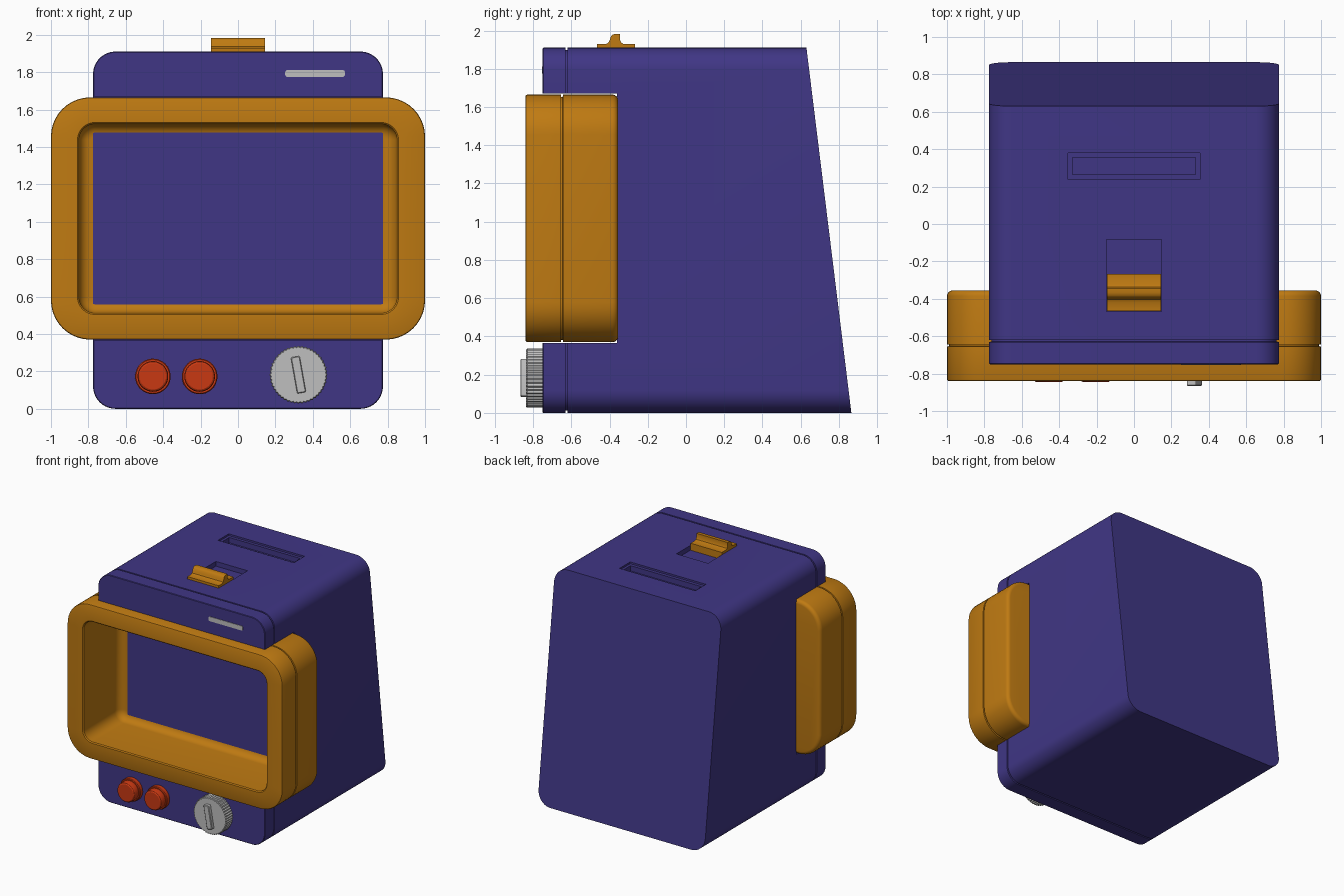
import bpy
import bmesh
from math import sin, cos, pi, radians
from mathutils import Vector, Matrix

start = bpy.data.objects.get("Cube")
if start:
    bpy.data.objects.remove(start, do_unlink=True)


def material(name, rgb):
    m = bpy.data.materials.new(name)
    m.use_nodes = True
    color = (*rgb, 1.0)
    m.diffuse_color = color
    m.node_tree.nodes["Principled BSDF"].inputs["Base Color"].default_value = color
    return m


PURPLE = material("purple plastic", (0.051, 0.037, 0.235))
ORANGE = material("orange plastic", (0.52, 0.195, 0.006))
GREY = material("light grey", (0.52, 0.52, 0.52))
RED = material("red plastic", (0.58, 0.04, 0.006))


def rounded_rect(y, cx, cz, hx, hz, r, n=10):
    """Ring of points in the xz plane at depth y."""
    pts = []
    for k, (sx, sz) in enumerate(((1, 1), (-1, 1), (-1, -1), (1, -1))):
        for i in range(n + 1):
            a = (k + i / n) * pi / 2
            pts.append(Vector((cx + sx * (hx - r) + r * cos(a), y,
                               cz + sz * (hz - r) + r * sin(a))))
    return pts


def circle(y, cx, cz, r, n=48, notch=0.0):
    """Ring in the xz plane; notch pulls in every second point."""
    pts = []
    for i in range(n):
        a, rr = 2 * pi * i / n, r - notch * (i % 2)
        pts.append(Vector((cx + rr * cos(a), y, cz + rr * sin(a))))
    return pts


def loft(name, rings, mat):
    """Closed solid through rings with equal point counts."""
    bm = bmesh.new()
    loops = [[bm.verts.new(p) for p in ring] for ring in rings]
    for a, b in zip(loops, loops[1:]):
        for i in range(len(a)):
            j = (i + 1) % len(a)
            bm.faces.new((a[i], a[j], b[j], b[i]))
    bm.faces.new(loops[0][::-1])
    bm.faces.new(loops[-1])
    bmesh.ops.recalc_face_normals(bm, faces=bm.faces)
    me = bpy.data.meshes.new(name)
    bm.to_mesh(me)
    bm.free()
    ob = bpy.data.objects.new(name, me)
    bpy.context.collection.objects.link(ob)
    me.materials.append(mat)
    return ob


def activate(ob):
    bpy.ops.object.select_all(action="DESELECT")
    ob.select_set(True)
    bpy.context.view_layer.objects.active = ob


def smooth(ob):
    activate(ob)
    bpy.ops.object.shade_smooth_by_angle(angle=radians(32))


def cut_box(ob, low, high):
    """Subtract an axis-aligned box from an object."""
    low, high = Vector(low), Vector(high)
    bm = bmesh.new()
    bmesh.ops.create_cube(bm, size=1, matrix=Matrix.Translation((low + high) / 2)
                          @ Matrix.Diagonal((*(high - low), 1)))
    me = bpy.data.meshes.new("cutter")
    bm.to_mesh(me)
    bm.free()
    me.materials.append(ob.data.materials[0])
    cutter = bpy.data.objects.new("cutter", me)
    cutter.hide_render = True
    bpy.context.collection.objects.link(cutter)
    mod = ob.modifiers.new("cut", "BOOLEAN")
    mod.operation, mod.solver, mod.object = "DIFFERENCE", "EXACT", cutter
    activate(ob)
    bpy.ops.object.modifier_apply(modifier=mod.name)
    bpy.data.objects.remove(cutter, do_unlink=True)


# Main body with a seam near the front and a sloping back
TOP, HALF, FRONT = 1.91, 0.775, -0.75


def body_ring(y, inset=0.0):
    return rounded_rect(y, 0, TOP / 2, HALF - inset, TOP / 2 - inset, 0.12 - inset)


back = body_ring(0)
for p in back:
    p.y = 0.865 - 0.235 * p.z / TOP
body = loft("body", [body_ring(FRONT, 0.004), body_ring(FRONT + 0.004),
                     body_ring(-0.631), body_ring(-0.629, 0.012),
                     body_ring(-0.621, 0.012), body_ring(-0.619), back], PURPLE)

# Screen bay, stepped top slot and slider track
cut_box(body, (-2, -2, 0.365), (2, -0.36, 1.67))
cut_box(body, (-0.352, 0.238, TOP - 0.015), (0.352, 0.38, 2.2))
cut_box(body, (-0.33, 0.265, TOP - 0.06), (0.33, 0.355, 2.2))
cut_box(body, (-0.147, -0.467, TOP - 0.04), (0.147, -0.083, 2.2))
smooth(body)

# Screen surround: outer shell, seam, front rim, then the hollow inside
MID, HX, HZ = 1.0175, 1.0, 0.6475


def outer(y, inset=0.0):
    return rounded_rect(y, 0, MID, HX - inset, HZ - inset, 0.21 - inset)


def inner(y, inset=0.0):
    return rounded_rect(y, 0, MID, 0.85 - inset, 0.505 - inset, 0.085 - inset)


R = 0.03
shell = [outer(-0.355 - R * (1 - cos(a)), R * (1 - sin(a)))
         for a in (i * pi / 8 for i in range(5))]
seam = [outer(-0.643), outer(-0.645, 0.012), outer(-0.653, 0.012), outer(-0.655)]
rim = [outer(-0.83), outer(-0.837, 0.003), outer(-0.84, 0.01),
       inner(-0.84, -0.008), inner(-0.832)]
F = 0.065
hollow = [inner(-0.357 - F * (1 - sin(a)), F * (1 - cos(a)))
          for a in (i * pi / 12 for i in range(7))]
smooth(loft("screen_surround", shell + seam + rim + hollow, ORANGE))

# Push buttons
for side, x in (("right", -0.455), ("left", -0.205)):
    steps = ((-0.74, 0.095), (-0.782, 0.095), (-0.788, 0.09), (-0.788, 0.082),
             (-0.83, 0.082), (-0.839, 0.078), (-0.844, 0.07))
    smooth(loft(side + "_button", [circle(y, x, 0.173, r) for y, r in steps], RED))

# Knurled dial with a tilted grip bar
DIAL_X, DIAL_Z = 0.323, 0.182
smooth(loft("dial", [circle(y, DIAL_X, DIAL_Z, r, 96, 0.006) for y, r in
                     ((-0.74, 0.155), (-0.83, 0.155), (-0.836, 0.15))], GREY))
bar = [rounded_rect(y, 0, 0, 0.024 - s, 0.098 - s, 0.007, 3)
       for y, s in ((-0.82, 0), (-0.862, 0), (-0.866, 0.004))]
tilt = Matrix.Translation((DIAL_X, 0, DIAL_Z)) @ Matrix.Rotation(radians(-10), 4, "Y")
smooth(loft("dial_grip", [[tilt @ p for p in ring] for ring in bar], GREY))

# Indicator strip on the brow
smooth(loft("indicator_strip", [rounded_rect(y, 0.412, 1.793, 0.16, 0.019, 0.014, 5)
                                for y in (-0.754, -0.746)], GREY))

# Top slider with a raised finger ridge
profile = ((-0.465, 1.868), (-0.465, 1.929), (-0.42, 1.929), (-0.405, 1.937),
           (-0.398, 1.952), (-0.392, 1.97), (-0.382, 1.979), (-0.366, 1.983),
           (-0.345, 1.983), (-0.345, 1.95), (-0.338, 1.936), (-0.325, 1.929),
           (-0.268, 1.929), (-0.268, 1.868))
smooth(loft("top_slider", [[Vector((x, y, z)) for y, z in profile]
                           for x in (-0.145, 0.145)], ORANGE))

bpy.ops.object.select_all(action="DESELECT")
